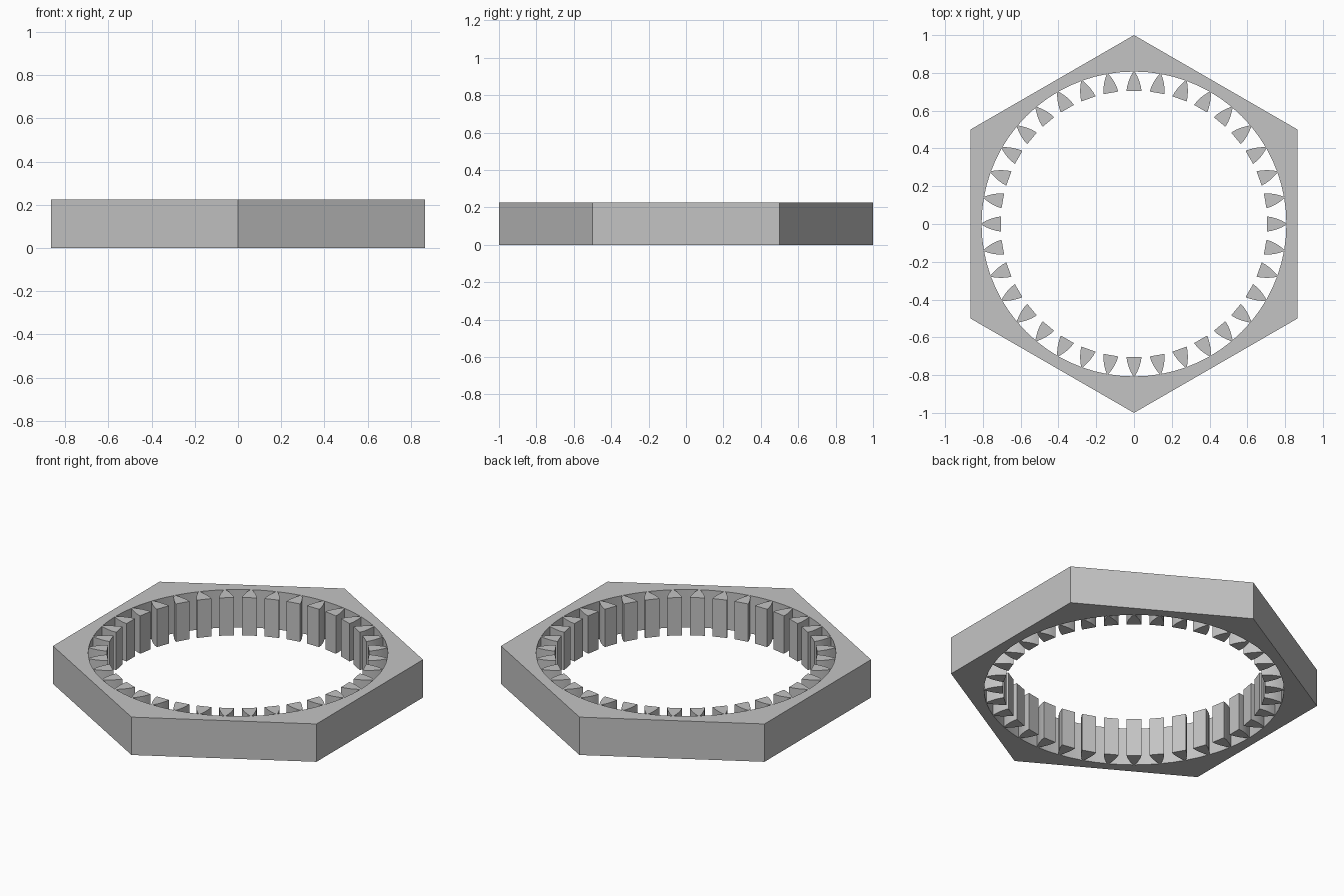
import bpy
import bmesh
from math import cos, sin, pi, radians

HEIGHT = 0.225
HOLE_RADIUS = 0.807
FLAT_RADIUS = cos(pi / 6)      # centre to each flat side of the hexagon
SEGMENTS = 72
TEETH = 36

cube = bpy.data.objects.get("Cube")
if cube:
    bpy.data.objects.remove(cube, do_unlink=True)

grey = bpy.data.materials.new("plain grey")
grey.use_nodes = True
colour = (0.55, 0.55, 0.55, 1)
grey.diffuse_color = colour
grey.node_tree.nodes["Principled BSDF"].inputs["Base Color"].default_value = colour


def finish(bm, name):
    """Turn the bmesh into a named grey object with sharp edges kept."""
    bmesh.ops.recalc_face_normals(bm, faces=bm.faces)
    mesh = bpy.data.meshes.new(name)
    bm.to_mesh(mesh)
    bm.free()
    mesh.materials.append(grey)
    obj = bpy.data.objects.new(name, mesh)
    bpy.context.collection.objects.link(obj)
    bpy.ops.object.select_all(action="DESELECT")
    obj.select_set(True)
    bpy.context.view_layer.objects.active = obj
    bpy.ops.object.shade_smooth_by_angle(angle=radians(25))
    return obj


def hexagon_radius(angle):
    """Distance from the centre to the hexagon outline at an angle."""
    return FLAT_RADIUS / cos((angle + pi / 6) % (pi / 3) - pi / 6)


# Hexagonal body with a round hole: a closed band of rectangular sections
bm = bmesh.new()
sections = []
for i in range(SEGMENTS):
    a = 2 * pi * i / SEGMENTS
    outer = hexagon_radius(a)
    corners = [(outer, 0), (outer, HEIGHT), (HOLE_RADIUS, HEIGHT), (HOLE_RADIUS, 0)]
    sections.append([bm.verts.new((r * cos(a), r * sin(a), z)) for r, z in corners])
for i, here in enumerate(sections):
    after = sections[(i + 1) % SEGMENTS]
    for k in range(4):
        n = (k + 1) % 4
        bm.faces.new((here[k], after[k], after[n], here[n]))
finish(bm, "hexagon_body")

# Teeth: wide at the inner end, curving to a narrow root at the hole wall
half_profile = [(0.705, 0.04), (0.73, 0.036), (0.76, 0.027),
                (0.785, 0.016), (HOLE_RADIUS, 0.004)]
profile = half_profile + [(r, -w) for r, w in reversed(half_profile)]
bm = bmesh.new()
for i in range(TEETH):
    a = 2 * pi * i / TEETH
    outline = [(r * cos(a) - w * sin(a), r * sin(a) + w * cos(a)) for r, w in profile]
    bottom = [bm.verts.new((x, y, 0)) for x, y in outline]
    top = [bm.verts.new((x, y, HEIGHT)) for x, y in outline]
    bm.faces.new(bottom)
    bm.faces.new(top)
    for k in range(len(profile)):
        n = (k + 1) % len(profile)
        bm.faces.new((bottom[k], bottom[n], top[n], top[k]))
finish(bm, "inner_teeth")
